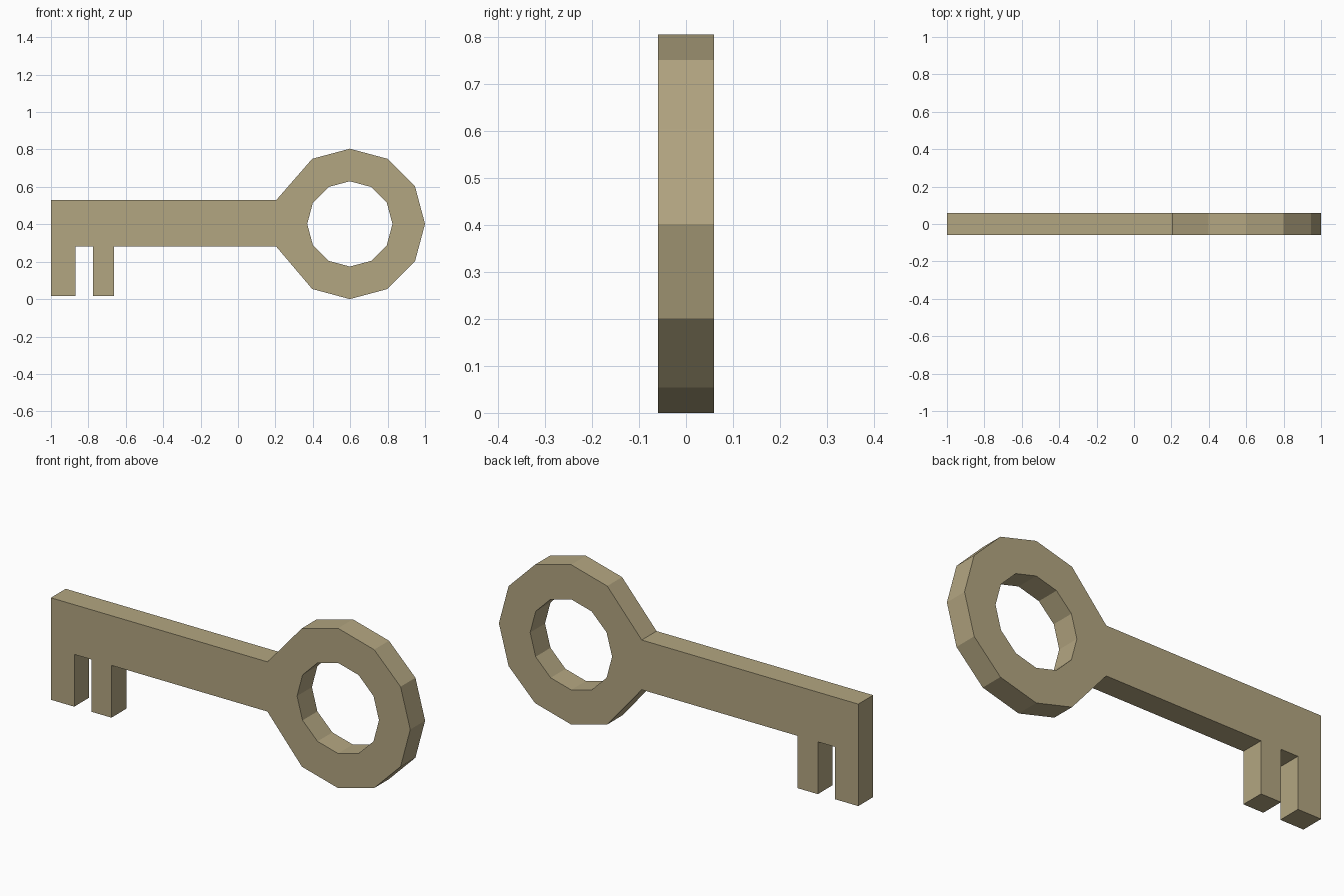
import bpy
from math import sin, cos, radians

if "Cube" in bpy.data.objects:
    bpy.data.objects.remove(bpy.data.objects["Cube"])

CX, CZ = 0.598, 0.402      # centre of the round bow
R_OUT, R_IN = 0.402, 0.228
HALF_THICK = 0.059


def arc(radius, start, end):
    """Points on the bow circle every 30 degrees."""
    return [(CX + radius * cos(radians(a)), CZ + radius * sin(radians(a)))
            for a in range(start, end + 1, 30)]


# Outline: faceted bow, then shank and two teeth
shank_and_teeth = [
    (0.205, 0.53), (-1.0, 0.53), (-1.0, 0.017), (-0.87, 0.017),
    (-0.87, 0.28), (-0.775, 0.28), (-0.775, 0.017), (-0.663, 0.017),
    (-0.663, 0.28), (0.205, 0.28),
]
outline = arc(R_OUT, -120, 120) + shank_and_teeth
hole = arc(R_IN, 0, 330)

# Filled flat profile, extruded to the key's thickness
curve = bpy.data.curves.new("key", 'CURVE')
curve.dimensions = '2D'
curve.fill_mode = 'BOTH'
curve.extrude = HALF_THICK
for pts in (outline, hole):
    spline = curve.splines.new('POLY')
    spline.points.add(len(pts) - 1)
    for p, (x, z) in zip(spline.points, pts):
        p.co = (x, z, 0, 1)
    spline.use_cyclic_u = True

key = bpy.data.objects.new("key", curve)
bpy.context.collection.objects.link(key)
key.rotation_euler.x = radians(90)

# Brass material
brass = bpy.data.materials.new("brass")
brass.diffuse_color = (0.45, 0.38, 0.22, 1)
brass.use_nodes = True
brass.node_tree.nodes["Principled BSDF"].inputs["Base Color"].default_value = brass.diffuse_color
curve.materials.append(brass)

# Turn into a clean flat-shaded mesh
bpy.context.view_layer.objects.active = key
key.select_set(True)
bpy.ops.object.convert(target='MESH')
key = bpy.context.object
key.name = "key"
bpy.ops.object.transform_apply(location=False, rotation=True, scale=False)
bpy.ops.object.mode_set(mode='EDIT')
bpy.ops.mesh.select_all(action='SELECT')
bpy.ops.mesh.remove_doubles(threshold=0.0005)
bpy.ops.mesh.normals_make_consistent(inside=False)
bpy.ops.object.mode_set(mode='OBJECT')
bpy.ops.object.shade_flat()
